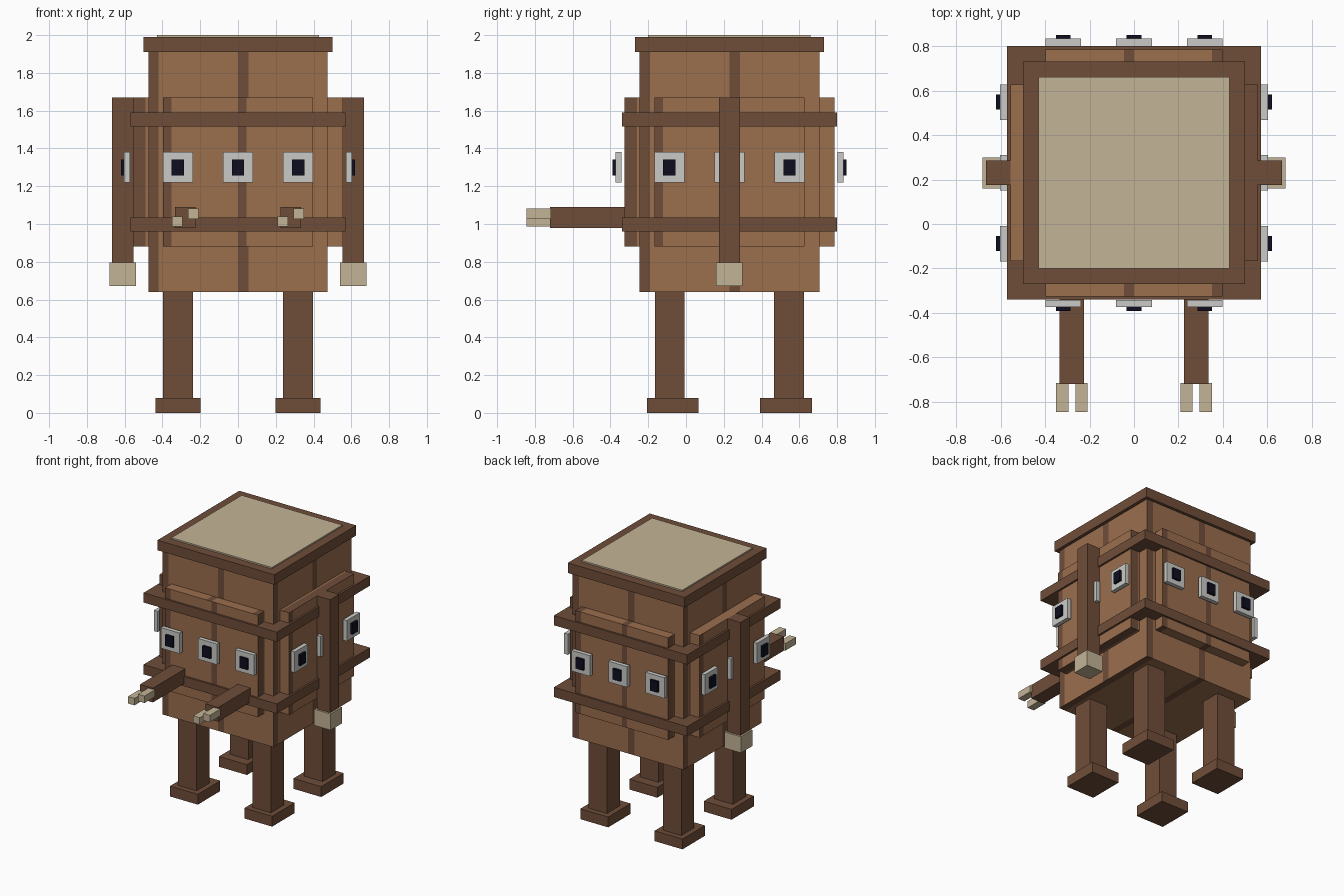
import bpy, bmesh
from mathutils import Vector

if "Cube" in bpy.data.objects:
    bpy.data.objects.remove(bpy.data.objects["Cube"])

CY = 0.23  # depth centre of the body


def material(name, rgb):
    m = bpy.data.materials.new(name)
    m.diffuse_color = (*rgb, 1)
    m.use_nodes = True
    m.node_tree.nodes["Principled BSDF"].inputs["Base Color"].default_value = m.diffuse_color
    return m


DARK = material("dark wood", (0.159, 0.074, 0.041))
LIGHT = material("light wood", (0.328, 0.156, 0.076))
CREAM = material("cream", (0.552, 0.456, 0.305))
WHITE = material("eye white", (0.59, 0.60, 0.57))
BLACK = material("pupil", (0.0045, 0.004, 0.0145))


def box(name, xs, ys, zs, *mats):
    """Axis-aligned box from its x, y and z ranges."""
    bm = bmesh.new()
    bmesh.ops.create_cube(bm, size=1)
    for v in bm.verts:
        v.co = Vector([r[0] + (c + 0.5) * (r[1] - r[0]) for c, r in zip(v.co, (xs, ys, zs))])
    me = bpy.data.meshes.new(name)
    bm.to_mesh(me)
    bm.free()
    for m in mats:
        me.materials.append(m)
    ob = bpy.data.objects.new(name, me)
    bpy.context.collection.objects.link(ob)
    return ob


def block(name, centre, size, mat):
    return box(name, *[(c - s / 2, c + s / 2) for c, s in zip(centre, size)], mat)


def planked_box(name, xs, ys, zs):
    """Light box with a dark plank at the left and middle of each face."""
    ob = box(name, xs, ys, zs, LIGHT, DARK)
    bm = bmesh.new()
    bm.from_mesh(ob.data)
    for axis, (lo, hi) in enumerate((xs, ys)):
        for f in (0.058, 0.442, 0.5, 0.558, 0.942):
            co, no = Vector(), Vector()
            co[axis], no[axis] = lo + f * (hi - lo), 1
            bmesh.ops.bisect_plane(bm, geom=bm.verts[:] + bm.edges[:] + bm.faces[:],
                                   plane_co=co, plane_no=no)
    bm.normal_update()
    for face in bm.faces:
        c, n = face.calc_center_median(), face.normal
        u = (c.x - xs[0]) / (xs[1] - xs[0])
        if abs(n.x) > 0.5:
            u = (c.y - ys[0]) / (ys[1] - ys[0])
        if n.x < -0.5 or n.y > 0.5 or abs(n.z) > 0.5:
            u = 1 - u
        face.material_index = int(u < 0.058 or 0.5 < u < 0.558)
    bm.to_mesh(ob.data)
    bm.free()


# Body core and the two crossing panel blocks
planked_box("body", (-0.475, 0.475), (CY - 0.477, CY + 0.477), (0.64, 1.92))
planked_box("front_back_panels", (-0.397, 0.397), (CY - 0.555, CY + 0.555), (0.88, 1.67))
planked_box("side_panels", (-0.555, 0.555), (CY - 0.397, CY + 0.397), (0.88, 1.67))

# Bands, top rim and lid
for z in (0.9975, 1.5525):
    block("band", (0, CY, z), (1.14, 1.14, 0.075), DARK)
block("top_rim", (0, CY, 1.95), (1.0, 1.0, 0.078), DARK)
block("lid", (0, CY, 1.98), (0.86, 0.86, 0.04), CREAM)

# Three eyes on each of the four sides
for side in (-1, 1):
    for k in (-0.318, 0, 0.318):
        block("eye", (k, CY + side * 0.587, 1.30), (0.16, 0.032, 0.16), WHITE)
        block("pupil", (k, CY + side * 0.604, 1.30), (0.066, 0.032, 0.084), BLACK)
        block("side_eye", (side * 0.587, CY + k, 1.30), (0.032, 0.16, 0.16), WHITE)
        block("side_pupil", (side * 0.604, CY + k, 1.30), (0.032, 0.066, 0.084), BLACK)

for s in (-1, 1):
    # Hanging side arms with hands
    block("side_arm", (s * 0.609, CY, 1.23), (0.114, 0.11, 0.88), DARK)
    block("hand", (s * 0.61, CY, 0.733), (0.14, 0.14, 0.125), CREAM)
    # Forward arms with two fingers each
    x = s * 0.279
    block("front_arm", (x, -0.51, 1.035), (0.11, 0.42, 0.11), DARK)
    block("low_finger", (x - 0.043, -0.78, 1.013), (0.056, 0.13, 0.054), CREAM)
    block("high_finger", (x + 0.043, -0.78, 1.054), (0.056, 0.13, 0.054), CREAM)
    # Legs and feet
    for t in (-1, 1):
        block("leg", (s * 0.318, CY + t * 0.316, 0.36), (0.158, 0.158, 0.58), DARK)
        block("foot", (s * 0.318, CY + t * 0.3, 0.04), (0.238, 0.274, 0.08), DARK)
